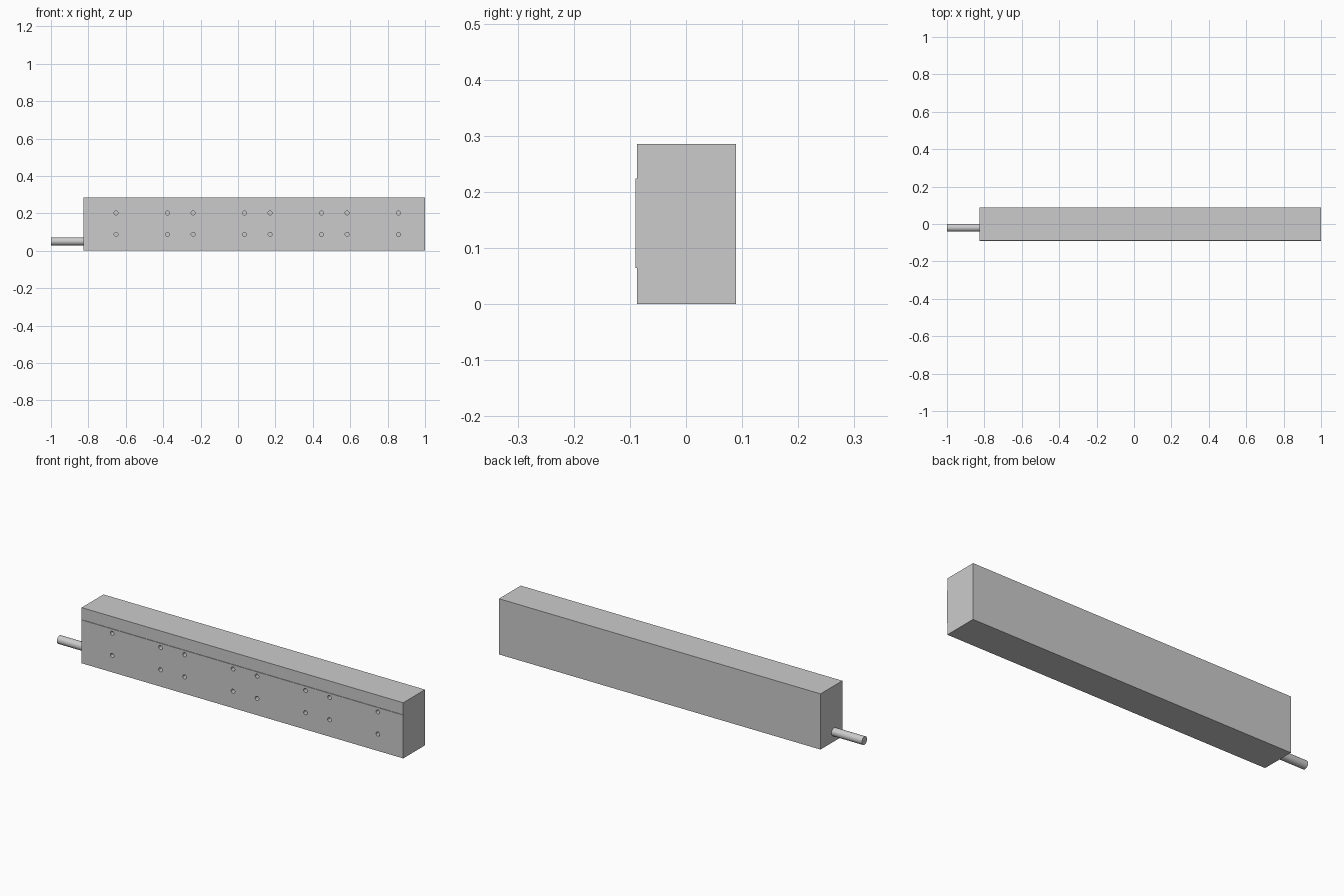
import bpy, bmesh, math
from mathutils import Matrix

if "Cube" in bpy.data.objects:
    bpy.data.objects.remove(bpy.data.objects["Cube"])

X0, X1 = -0.827, 1.0
FRONT = -0.0903


def new_object(name, bm):
    bmesh.ops.recalc_face_normals(bm, faces=bm.faces)
    mesh = bpy.data.meshes.new(name)
    bm.to_mesh(mesh)
    bm.free()
    ob = bpy.data.objects.new(name, mesh)
    bpy.context.collection.objects.link(ob)
    return ob


def add_cylinder(bm, radius, length, centre, axis, sides):
    rot = Matrix.Rotation(math.pi / 2, 4, axis)
    bmesh.ops.create_cone(bm, cap_ends=True, segments=sides, radius1=radius,
                          radius2=radius, depth=length,
                          matrix=Matrix.Translation(centre) @ rot)


# Bar body: end profile with the shallow raised front face, extruded along x
profile = [(0.0893, 0), (0.0893, 0.286), (-0.0873, 0.286), (-0.0873, 0.224),
           (FRONT, 0.224), (FRONT, 0.065), (-0.0873, 0.065), (-0.0873, 0)]
bm = bmesh.new()
face = bm.faces.new([bm.verts.new((X0, y, z)) for y, z in profile])
ext = bmesh.ops.extrude_face_region(bm, geom=[face])
verts = [g for g in ext["geom"] if isinstance(g, bmesh.types.BMVert)]
bmesh.ops.translate(bm, vec=(X1 - X0, 0, 0), verts=verts)
body = new_object("bar_body", bm)

# Blind mounting holes: four groups, each two columns by two rows
bm = bmesh.new()
depth = 0.03
for group in range(4):
    for dx in (0, 0.275):
        for z in (0.088, 0.202):
            add_cylinder(bm, 0.0105, depth * 2,
                         (-0.652 + 0.4117 * group + dx, FRONT, z), 'X', 24)
cutter = new_object("hole_cutter", bm)
cutter.hide_render = True

mod = body.modifiers.new("holes", 'BOOLEAN')
mod.operation = 'DIFFERENCE'
mod.solver = 'EXACT'
mod.object = cutter
bpy.context.view_layer.objects.active = body
body.select_set(True)
bpy.ops.object.modifier_apply(modifier=mod.name)
bpy.data.objects.remove(cutter)

# Cable leaving the left end
bm = bmesh.new()
add_cylinder(bm, 0.021, X0 + 1, ((X0 - 1) / 2, -0.02, 0.05), 'Y', 32)
cable = new_object("cable", bm)

# Smooth round walls, keep edges sharp
cable.select_set(True)
bpy.ops.object.shade_smooth_by_angle(angle=math.radians(30))
